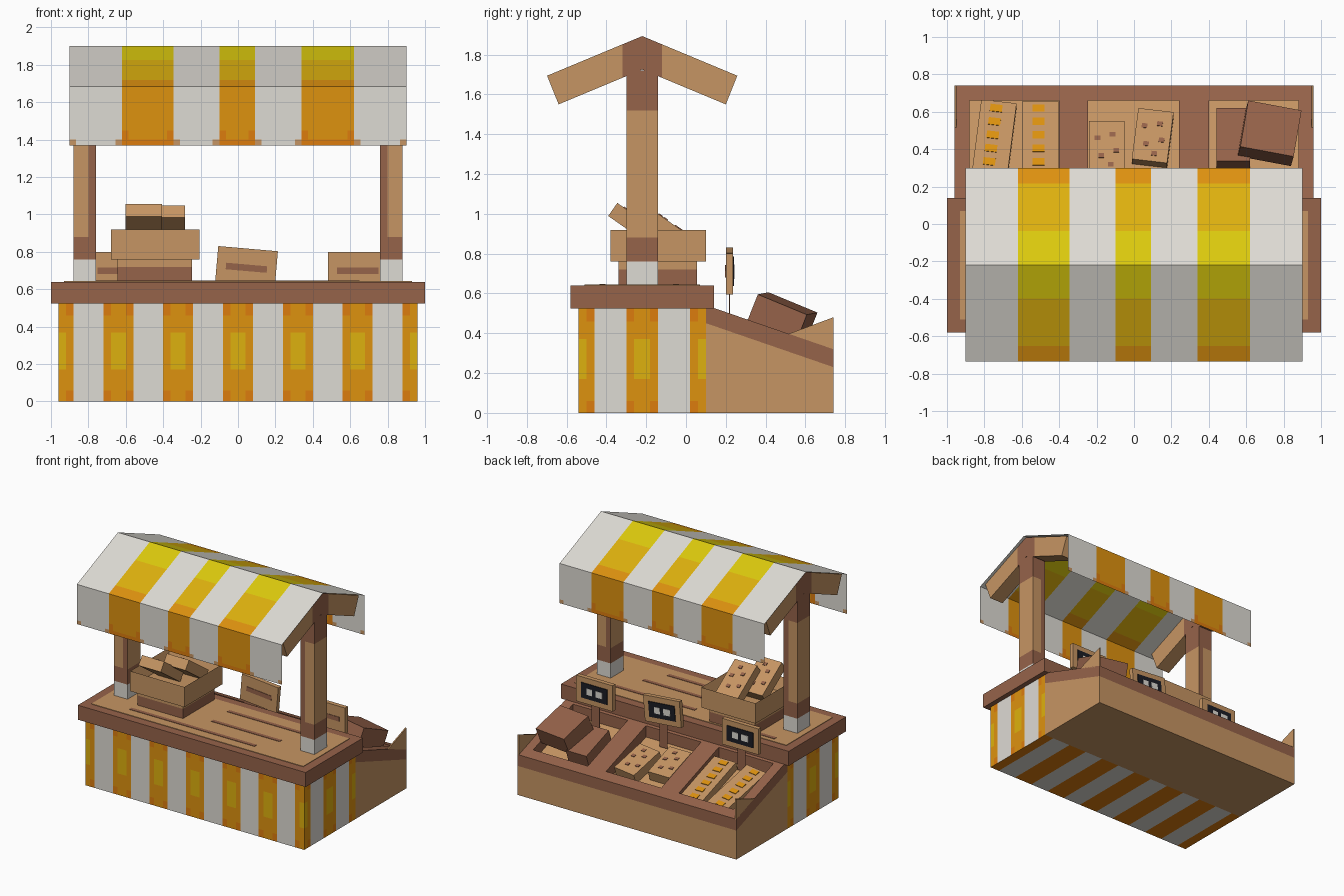
import bpy, bmesh, math
from mathutils import Matrix, Vector

if "Cube" in bpy.data.objects:
    bpy.data.objects.remove(bpy.data.objects["Cube"])

HEX = {"white": "DEDBD4", "tan_wood": "C69563", "dark_wood": "96634A", "yellow": "DCCA0D",
       "gold": "DEB10E", "orange": "DE920F", "deep_orange": "DC7C0D", "black": "1B1C24"}
MATS = {}
for n, h in HEX.items():
    m = bpy.data.materials.new(n)
    rgb = [int(h[i:i + 2], 16) / 255 for i in (0, 2, 4)]
    m.diffuse_color = [((c + 0.055) / 1.055) ** 2.4 for c in rgb] + [1]
    m.use_nodes = True
    m.node_tree.nodes["Principled BSDF"].inputs["Base Color"].default_value = m.diffuse_color
    MATS[n] = m


def cut(bm, cuts):
    for axis, vals in enumerate(cuts):
        no = Vector([float(i == axis) for i in range(3)])
        for v in vals:
            bmesh.ops.bisect_plane(bm, geom=bm.verts[:] + bm.edges[:] + bm.faces[:],
                                   plane_co=no * v, plane_no=no)


def finish(name, bm, rule, M=None):
    """Colour faces by a name or a rule(centre, normal), then make the object."""
    bm.normal_update()
    used = []
    for f in bm.faces:
        c = rule if isinstance(rule, str) else rule(f.calc_center_median(), f.normal)
        if c not in used:
            used.append(c)
        f.material_index = used.index(c)
    if M:
        bm.transform(M)
    me = bpy.data.meshes.new(name)
    bm.to_mesh(me)
    bm.free()
    for c in used:
        me.materials.append(MATS[c])
    ob = bpy.data.objects.new(name, me)
    bpy.context.collection.objects.link(ob)


def box(name, lo, hi, rule, cuts=(), M=None, hollow=0):
    bm = bmesh.new()
    lo, hi = Vector(lo), Vector(hi)
    bmesh.ops.create_cube(bm, size=1, matrix=Matrix.Translation((lo + hi) / 2)
                          @ Matrix.Diagonal((*(hi - lo), 1)))
    if hollow:
        bm.normal_update()
        top = [f for f in bm.faces if f.normal.z > 0.9]
        bmesh.ops.inset_individual(bm, faces=top, thickness=0.05, depth=-hollow)
    cut(bm, cuts)
    finish(name, bm, rule, M)


def slab(name, size, rule, M, at=(0, 0, 0)):
    s, a = Vector(size) / 2, Vector(at)
    box(name, a - s, a + s, rule, M=M)


def prism(name, pts, x0, x1, rule, cuts=()):
    """Extrude a (y, z) profile from x0 to x1."""
    bm = bmesh.new()
    f = bm.faces.new([bm.verts.new((x0, y, z)) for y, z in pts])
    r = bmesh.ops.extrude_face_region(bm, geom=[f])
    bmesh.ops.translate(bm, vec=(x1 - x0, 0, 0),
                        verts=[v for v in r["geom"] if isinstance(v, bmesh.types.BMVert)])
    bmesh.ops.recalc_face_normals(bm, faces=bm.faces[:])
    cut(bm, cuts)
    finish(name, bm, rule)


def place(loc, tilt=0, spin=0, roll=0):
    return (Matrix.Translation(loc) @ Matrix.Rotation(math.radians(tilt), 4, 'X')
            @ Matrix.Rotation(math.radians(spin), 4, 'Z') @ Matrix.Rotation(math.radians(roll), 4, 'Y'))


# Striped counter body: 0.16 wide stripes, orange ones centred every 0.32
def body_rule(c, n):
    t = c.y + 0.22 if abs(n.x) > 0.5 else c.x
    d = abs(t - round(t / 0.32) * 0.32)
    if d > 0.08:
        return "white"
    if abs(n.z) > 0.5:
        return "deep_orange"
    if d < 0.04 and 0.17 < c.z < 0.37:
        return "gold"
    return "deep_orange" if d > 0.04 and not 0.06 < c.z < 0.46 else "orange"


offs = [k * 0.32 + d for k in range(-3, 4) for d in (-0.08, -0.04, 0.04, 0.08)]
box("counter_body", (-0.96, -0.54, 0), (0.96, 0.10, 0.525), body_rule,
    (offs, [o - 0.22 for o in offs if abs(o) < 0.32], (0.06, 0.17, 0.37, 0.46)))

# Counter top with lighter planks and grain streaks
box("counter_top", (-1, -0.58, 0.525), (1, 0.14, 0.64), "dark_wood")
box("counter_planks", (-0.93, -0.51, 0.638), (0.93, 0.07, 0.644), "tan_wood")
for x, y, w in ((-0.1, -0.42, 1.1), (0.3, -0.05, 0.7), (0.25, -0.25, 0.6), (-0.6, 0.02, 0.4)):
    box("counter_streak", (x - w / 2, y - 0.015, 0.64), (x + w / 2, y + 0.015, 0.647), "dark_wood")


# Posts and roof beams, one pair per side
def post_rule(c, n):
    if c.z < 0.76:
        return "white"
    if c.z < 0.88 or c.z > 1.52 or (abs(n.y) > 0.5 and abs(c.x) < 0.80):
        return "dark_wood"
    return "tan_wood"


for s in (-1, 1):
    x0, x1 = sorted((s * 0.76, s * 0.88))
    box("post", (x0, -0.30, 0.64), (x1, -0.14, 1.72), post_rule, ([s * 0.80], [], (0.76, 0.88, 1.52)))
    for t in (-1, 1):
        pts = [(-0.22 + t * a, z) for a, z in ((0, 1.893), (0.478, 1.694), (0.42, 1.55), (0, 1.725))]
        prism("roof_beam", pts, x0, x1,
              lambda c, n: "dark_wood" if abs(c.y + 0.22) < 0.1 else "tan_wood",
              ([], [-0.22 + t * 0.1], []))

# Awning cloth: two slopes with hanging valances
STRIPES = ((-0.62, -0.345), (-0.10, 0.09), (0.34, 0.62))


def awning_rule(c, n):
    edge = min(abs(c.x - e) for s in STRIPES for e in s)
    if not any(a < c.x < b for a, b in STRIPES):
        return "tan_wood" if c.z < 1.40 and (edge < 0.035 or abs(c.x) > 0.865) else "white"
    if c.z > 1.825:
        return "yellow"
    if c.z > 1.72:
        return "gold"
    return "deep_orange" if c.z < 1.40 or (c.z < 1.45 and edge < 0.035) else "orange"


bm = bmesh.new()
path = ((-0.735, 1.37), (-0.735, 1.685), (-0.22, 1.90), (0.30, 1.685), (0.30, 1.37))
rows = [[bm.verts.new((x, y, z)) for x in (-0.9, 0.9)] for y, z in path]
for a, b in zip(rows, rows[1:]):
    bm.faces.new((a[0], a[1], b[1], b[0]))
cut(bm, ([e + d for s in STRIPES for e in s for d in (-0.035, 0, 0.035)] + [-0.865, 0.865], [],
         (1.40, 1.45, 1.72, 1.825)))
finish("awning", bm, awning_rule)

# Sloped display shelf behind the counter: wedge, frame, dividers
SL = 0.345


def top_z(y):
    return 0.32 + (0.74 - y) * SL


def frame(name, x0, x1, y0, y1):
    prism(name, [(y0, top_z(y0)), (y1, top_z(y1)), (y1, top_z(y1) - 0.09), (y0, top_z(y0) - 0.09)],
          x0, x1, "dark_wood")


prism("shelf_body", [(0.10, 0), (0.74, 0), (0.74, top_z(0.74) - 0.09), (0.10, top_z(0.10) - 0.09)],
      -0.96, 0.96, "tan_wood")
for x0, x1 in ((-0.96, -0.88), (-0.40, -0.245), (0.24, 0.40), (0.88, 0.96)):
    frame("shelf_divider", x0, x1, 0.16, 0.66)
frame("shelf_back_rail", -0.96, 0.96, 0.66, 0.74)
frame("shelf_front_rail", -0.96, 0.96, 0.10, 0.16)
for s in (-1, 1):
    prism("shelf_side_fin", [(0.51, 0.395), (0.74, 0.48), (0.74, 0.31)], s * 0.95, s * 0.96, "tan_wood")


def on_shelf(x, y, thick, spin=0):
    return place((x, y, top_z(y) - 0.09 + thick / 2 + 0.005), -math.degrees(math.atan(SL)), spin)


# Trays with orange goods (left bin)
for x, spin in ((-0.75, -7), (-0.50, 0)):
    M = on_shelf(x, 0.43, 0.06, spin)
    slab("goods_tray", (0.19, 0.46, 0.06), "tan_wood", M)
    for k in range(6):
        slab("orange_goods", (0.065, 0.04, 0.006), "orange", M, (-0.01, -0.19 + k * 0.076, 0.032))


def spots(M, z):
    for a, b in ((-0.05, 0.05), (0.03, 0.07), (0.05, -0.02), (-0.03, -0.05), (0.02, -0.1)):
        slab("loaf_spot", (0.03, 0.025, 0.006), "dark_wood", M, (a, b, z))


# Spotted loaves (middle bin)
for x, y, spin in ((-0.145, 0.40, 0), (0.10, 0.46, -7)):
    M = on_shelf(x, y, 0.08, spin)
    slab("loaf", (0.19, 0.29, 0.08), "tan_wood", M)
    spots(M, 0.042)

# Dark loaves (right bin)
slab("dark_loaf", (0.18, 0.30, 0.12), "dark_wood", on_shelf(0.53, 0.46, 0.12))
slab("dark_loaf_top", (0.29, 0.27, 0.14), "dark_wood", place((0.725, 0.485, 0.485), -22.5, -9, 6))

# Crate on the counter: plinth, open box and two leaning loaves
box("crate_base", (-0.645, -0.34, 0.64), (-0.245, 0.055, 0.76),
    lambda c, n: "tan_wood" if c.z > 0.72 else "dark_wood", ([], [], [0.72]))
box("crate", (-0.68, -0.38, 0.76), (-0.205, 0.10, 0.92), "tan_wood", hollow=0.10)
for x, y, z in ((-0.503, -0.245, 0.936), (-0.38, -0.11, 0.93)):
    M = place((x, y, z), -35)
    slab("crate_loaf", (0.195, 0.30, 0.08), "tan_wood", M)
    spots(M, 0.042)

# Price signs on sticks, blackboards facing the back
for x, z, roll in ((-0.64, 0.698, 0), (0.045, 0.715, 5), (0.64, 0.698, 0)):
    M = place((x, 0.2175, z), roll=roll)
    slab("sign_board", (0.32, 0.035, 0.205), "tan_wood", M)
    slab("sign_blackboard", (0.23, 0.006, 0.12), "black", M, (0, 0.02, 0))
    for dx, w in ((-0.045, 0.06), (0.04, 0.05)):
        slab("sign_chalk_mark", (w, 0.006, 0.05), "white", M, (dx, 0.023, 0))
    slab("sign_grain", (0.22, 0.006, 0.035), "dark_wood", M, (0, -0.018, 0))
    box("sign_stick", (x - 0.035, 0.215, 0.42), (x + 0.035, 0.22, 0.62), "dark_wood")
